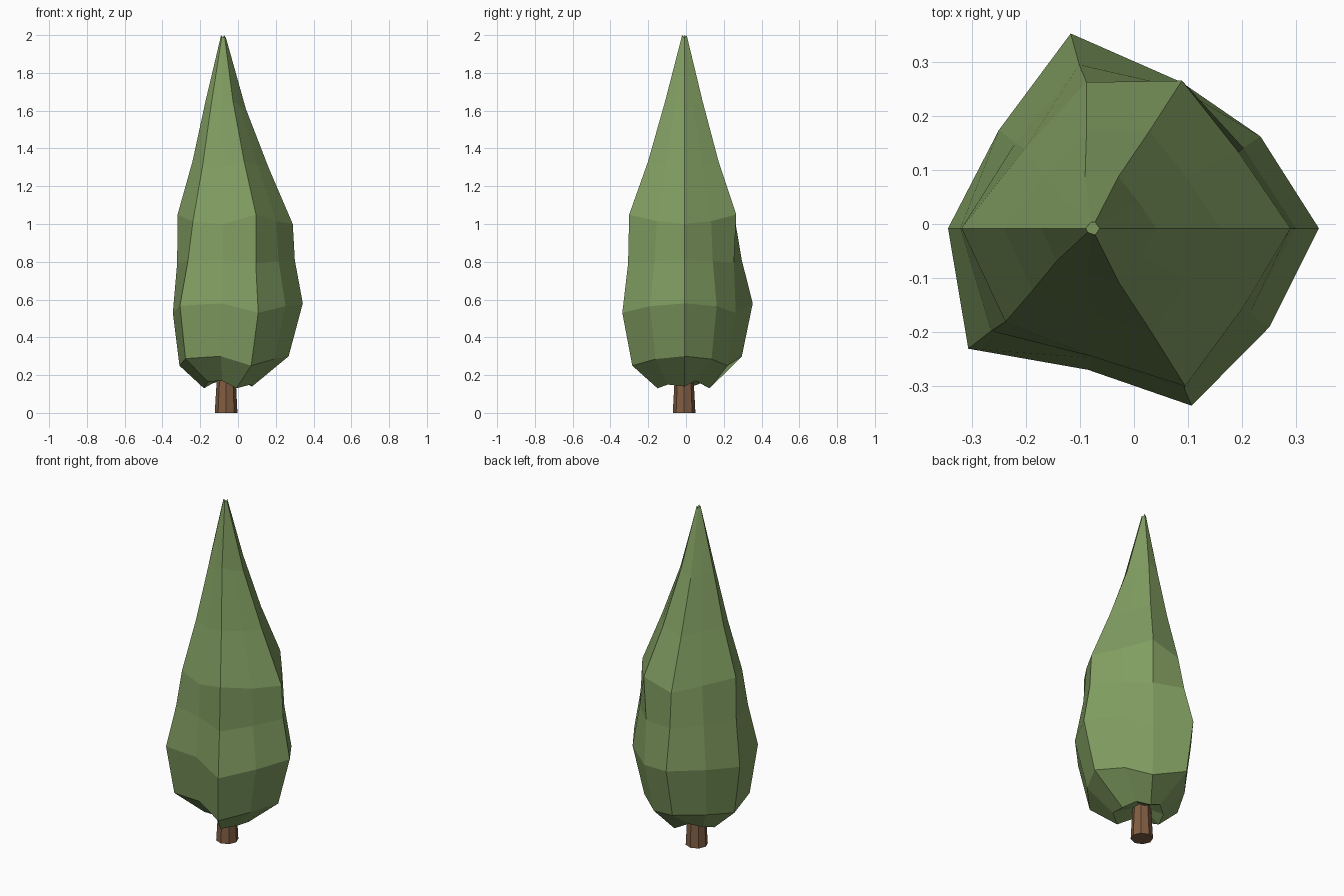
import bpy, bmesh, math

if "Cube" in bpy.data.objects:
    bpy.data.objects.remove(bpy.data.objects["Cube"])

SIDES = 10


def material(name, color):
    m = bpy.data.materials.new(name)
    m.diffuse_color = color
    m.use_nodes = True
    m.node_tree.nodes["Principled BSDF"].inputs["Base Color"].default_value = m.diffuse_color
    return m


def loft(name, rings, mat, bottom=None):
    """Skin a stack of vertex rings; the bottom may be closed by a fan to a point."""
    bm = bmesh.new()
    loops = [[bm.verts.new(p) for p in ring] for ring in rings]
    n = len(loops[0])
    for a, b in zip(loops, loops[1:]):
        for i in range(n):
            j = (i + 1) % n
            bm.faces.new((a[i], a[j], b[j], b[i]))
    bm.faces.new(loops[-1])
    if bottom:
        c = bm.verts.new(bottom)
        for i in range(n):
            bm.faces.new((loops[0][(i + 1) % n], loops[0][i], c))
    else:
        bm.faces.new(loops[0][::-1])
    bmesh.ops.recalc_face_normals(bm, faces=bm.faces)
    mesh = bpy.data.meshes.new(name)
    bm.to_mesh(mesh)
    bm.free()
    mesh.materials.append(mat)
    obj = bpy.data.objects.new(name, mesh)
    bpy.context.collection.objects.link(obj)
    return obj


def ring(cx, cy, z, radii, lifts):
    n = len(radii)
    return [(cx + r * math.cos(math.tau * i / n),
             cy + r * math.sin(math.tau * i / n), z + dz)
            for i, (r, dz) in enumerate(zip(radii, lifts))]


# Uneven outlines at the widest ring, the shoulder and the ragged lower rim
wide = [.343, .29, .285, .38, .31, .345, .38, .276, .346, .311]
shoulder = [.29, .24, .288, .285, .25, .32, .295, .25, .308, .25]
rim = [.13, .10, .14, .12, .12, .125, .13, .09, .15, .15]
rim_lift = [0, .03, -.01, .03, .01, -.01, .025, .03, -.01, .01]
wave = [1, .4, -1, 1, 0, -1, .5, 1, -1, .4]

# Foliage: height, centre x, outline blend (0 wide, 1 shoulder), scale, wave height
levels = [
    (.275, -.02, 0, .84, .025),
    (.555, 0, 0, 1, .025),
    (.80, -.003, .5, .96, .008),
    (1.025, 0, 1, 1, -.025),
    (1.315, -.03, 1, .66, -.015),
    (1.63, -.06, 1, .35, -.02),
    (1.993, -.076, 1, .042, -.007),
]
rings = [ring(-.055, -.008, .14, rim, rim_lift)]
for z, cx, t, s, amp in levels:
    radii = [s * (w + (h - w) * t) for w, h in zip(wide, shoulder)]
    rings.append(ring(cx, -.008, z, radii, [amp * k for k in wave]))
loft("foliage", rings, material("leaf_green", (.22, .34, .12, 1)), (-.06, -.008, .2))

# Trunk: short tapered post rising into the foliage
flat = [0] * 8
loft("trunk", [ring(-.063, -.01, 0, [.06] * 8, flat),
               ring(-.062, -.01, .22, [.048] * 8, flat)],
     material("bark_brown", (.22, .11, .055, 1)))
